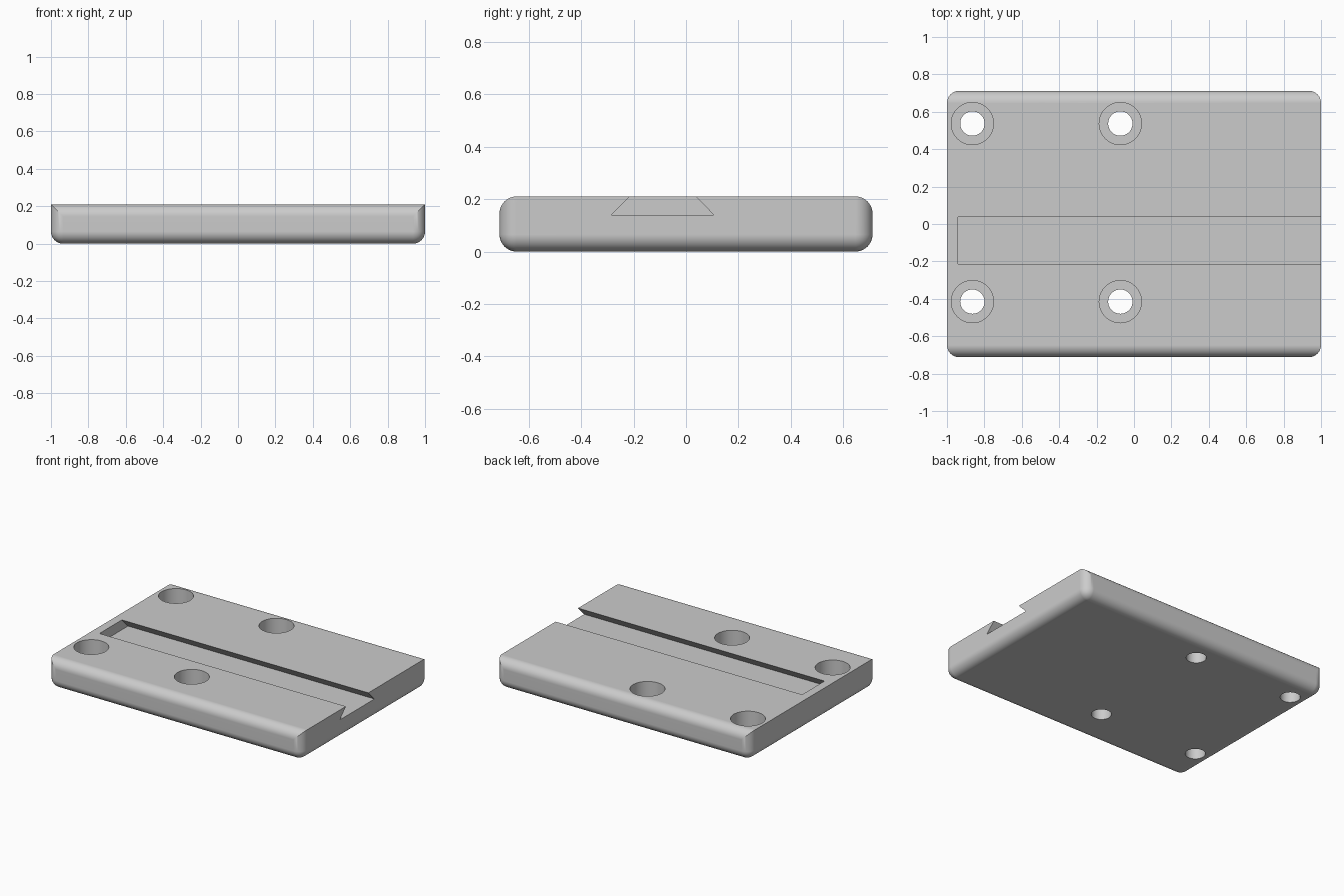
import bpy, bmesh, math
from mathutils import Matrix

if "Cube" in bpy.data.objects:
    bpy.data.objects.remove(bpy.data.objects["Cube"])

HX, HY, H = 1.0, 0.712, 0.21      # half length, half width, thickness
R = 0.065                         # edge rounding
SLOT_END, SLOT_FLOOR = -0.94, 0.14
LEDGE = 0.085                     # height of the counterbore ledge

grey = bpy.data.materials.new("plain_grey")
grey.diffuse_color = (0.6, 0.6, 0.6, 1)
grey.use_nodes = True
grey.node_tree.nodes["Principled BSDF"].inputs["Base Color"].default_value = grey.diffuse_color


def make_object(name, bm):
    bmesh.ops.recalc_face_normals(bm, faces=bm.faces)
    mesh = bpy.data.meshes.new(name)
    bm.to_mesh(mesh)
    bm.free()
    ob = bpy.data.objects.new(name, mesh)
    bpy.context.collection.objects.link(ob)
    mesh.materials.append(grey)
    return ob


def cylinder(name, x, y, z0, z1, radius):
    bm = bmesh.new()
    bmesh.ops.create_cone(bm, cap_ends=True, segments=64, radius1=radius,
                          radius2=radius, depth=z1 - z0,
                          matrix=Matrix.Translation((x, y, (z0 + z1) / 2)))
    return make_object(name, bm)


def cut(target, cutter):
    cutter.hide_render = True
    mod = target.modifiers.new("cut", 'BOOLEAN')
    mod.operation = 'DIFFERENCE'
    mod.solver = 'EXACT'
    mod.object = cutter
    bpy.context.view_layer.objects.active = target
    bpy.ops.object.modifier_apply(modifier=mod.name)
    bpy.data.objects.remove(cutter)


# Plate: every edge rounded except the two short top edges
bm = bmesh.new()
bmesh.ops.create_cube(bm, size=1)
for v in bm.verts:
    v.co = (v.co.x * 2 * HX, v.co.y * 2 * HY, (v.co.z + 0.5) * H)
rounded = [e for e in bm.edges
           if not (all(v.co.z > H / 2 for v in e.verts)
                   and abs(e.verts[0].co.y - e.verts[1].co.y) > 0.1)]
bmesh.ops.bevel(bm, geom=rounded, offset=R, offset_type='OFFSET',
                segments=10, profile=0.5, affect='EDGES', clamp_overlap=True)
plate = make_object("mounting_plate", bm)

# Dovetail slot, open at the right end
y_mid, top_half, floor_half = -0.089, 0.126, 0.195
rise = (top_half - floor_half) / (H - SLOT_FLOOR)
over = 0.05                       # cutter reaches above the plate
over_half = top_half + rise * over
section = [(y_mid - floor_half, SLOT_FLOOR), (y_mid + floor_half, SLOT_FLOOR),
           (y_mid + over_half, H + over), (y_mid - over_half, H + over)]
bm = bmesh.new()
face = bm.faces.new([bm.verts.new((SLOT_END, y, z)) for y, z in section])
ext = bmesh.ops.extrude_face_region(bm, geom=[face], use_keep_orig=True)
for v in ext["geom"]:
    if isinstance(v, bmesh.types.BMVert):
        v.co.x = HX + 0.1
cut(plate, make_object("slot_cutter", bm))

# Four counterbored screw holes
for x in (-0.864, -0.073):
    for y in (0.537, -0.415):
        cut(plate, cylinder("counterbore_cutter", x, y, LEDGE, H + 0.1, 0.113))
        cut(plate, cylinder("screw_hole_cutter", x, y, -0.1, H + 0.05, 0.065))

# Smooth rounded edges, crisp corners
bpy.ops.object.select_all(action='DESELECT')
plate.select_set(True)
bpy.context.view_layer.objects.active = plate
bpy.ops.object.shade_smooth_by_angle(angle=math.radians(30))
weighted = plate.modifiers.new("even_shading", 'WEIGHTED_NORMAL')
weighted.keep_sharp = True
